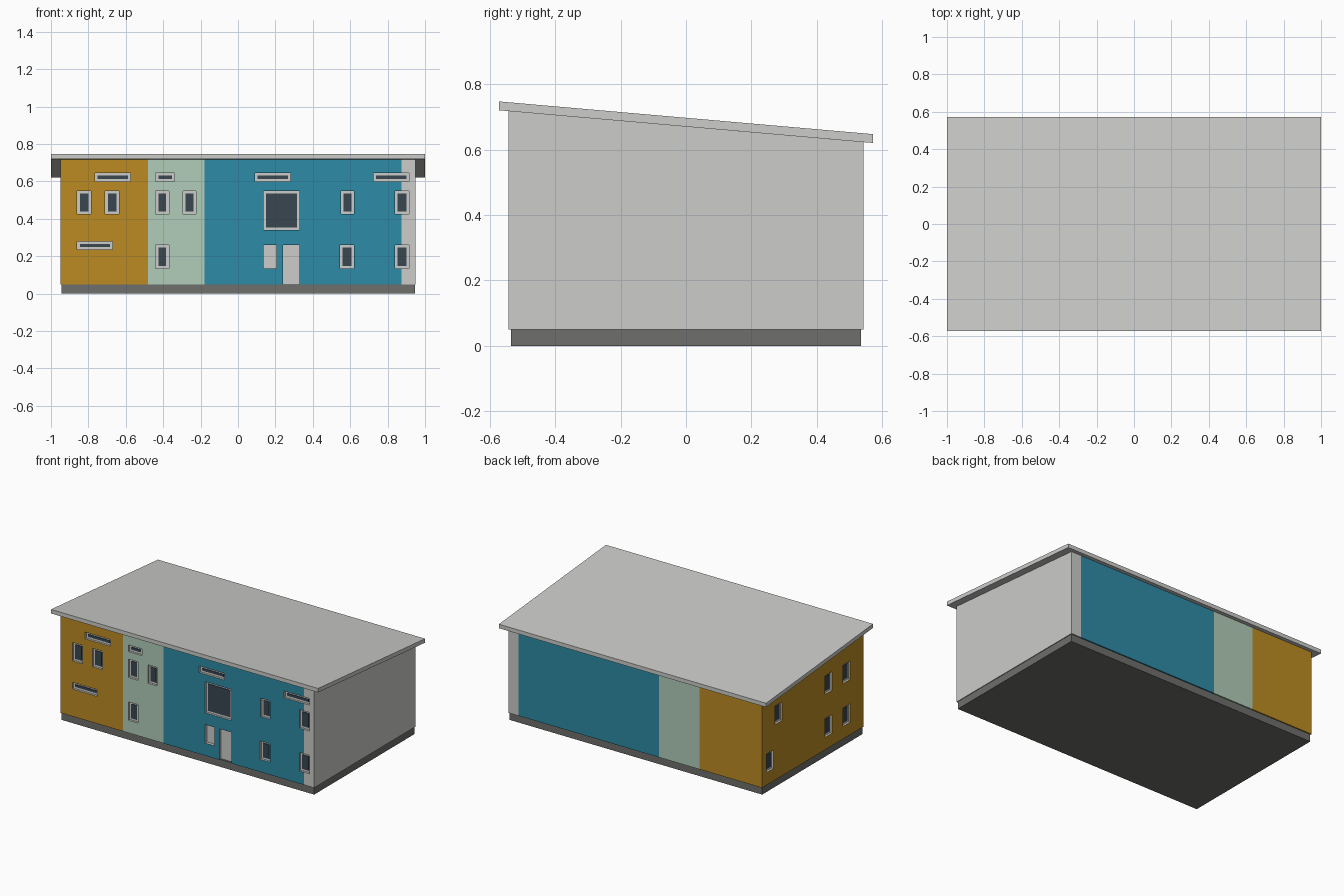
import bpy, bmesh

if "Cube" in bpy.data.objects:
    bpy.data.objects.remove(bpy.data.objects["Cube"])

def lin(c):
    c /= 255
    return c / 12.92 if c <= 0.04045 else ((c + 0.055) / 1.055) ** 2.4

def material(name, rgb):
    m = bpy.data.materials.new(name)
    m.diffuse_color = (*[lin(c) for c in rgb], 1)
    m.use_nodes = True
    m.node_tree.nodes["Principled BSDF"].inputs["Base Color"].default_value = m.diffuse_color
    return m

OCHRE, MINT, BLUE, WHITE, STONE, GLASS = range(6)
MATS = [material("ochre render", (188, 139, 34)), material("mint render", (177, 204, 184)),
        material("blue render", (45, 139, 166)), material("off white", (204, 204, 202)),
        material("grey plinth", (110, 110, 108)), material("dark glass", (56, 70, 80))]

def finish(name, bm):
    bmesh.ops.recalc_face_normals(bm, faces=bm.faces[:])
    me = bpy.data.meshes.new(name)
    bm.to_mesh(me)
    bm.free()
    for m in MATS:
        me.materials.append(m)
    ob = bpy.data.objects.new(name, me)
    bpy.context.collection.objects.link(ob)
    return ob

def add_box(bm, x, y, z, mat, z_back=None):
    """Box from ranges; z_back gives the z range at the rear for a sloped box."""
    zb = z_back or z
    v = [bm.verts.new((px, py, pz)) for px in x
         for py, zs in ((y[0], z), (y[1], zb)) for pz in zs]
    for q in ((0, 1, 3, 2), (4, 6, 7, 5), (0, 4, 5, 1), (2, 3, 7, 6), (0, 2, 6, 4), (1, 5, 7, 3)):
        bm.faces.new([v[i] for i in q]).material_index = mat

X, Y = 0.95, 0.543

# Plinth
bm = bmesh.new()
add_box(bm, (-0.945, 0.945), (-0.535, 0.535), (0, 0.05), STONE)
finish("plinth", bm)

# Sloping roof slab
bm = bmesh.new()
add_box(bm, (-1, 1), (-0.572, 0.572), (0.72, 0.747), WHITE, (0.62, 0.647))
finish("roof", bm)

# Walls: sloped block divided into vertical colour bands
bm = bmesh.new()
add_box(bm, (-X, X), (-Y, Y), (0.05, 0.7175), WHITE, (0.05, 0.6225))
bands = ((-0.48, OCHRE), (-0.178, MINT), (0.875, BLUE), (X + 0.1, WHITE))
for x, _ in bands[:-1]:
    bmesh.ops.bisect_plane(bm, geom=bm.verts[:] + bm.edges[:] + bm.faces[:],
                           plane_co=(x, 0, 0), plane_no=(1, 0, 0))
for f in bm.faces:
    cx = f.calc_center_median().x
    f.material_index = next(m for x, m in bands if cx < x)
walls = finish("walls", bm)

# Front openings: x range, z range
HIGH, UPPER, LOWER = (0.60, 0.645), (0.425, 0.55), (0.135, 0.26)
front = [((-0.765, -0.575), HIGH), ((-0.44, -0.34), HIGH), ((0.09, 0.28), HIGH), ((0.725, 0.915), HIGH),
         ((-0.86, -0.67), (0.235, 0.28)), ((0.135, 0.33), (0.34, 0.55))]
front += [((x, x + 0.075), UPPER) for x in (-0.86, -0.71, 0.84)]
front += [((x, x + 0.07), UPPER) for x in (-0.44, -0.295, 0.55)]
front += [((-0.44, -0.37), LOWER), ((0.545, 0.62), LOWER), ((0.84, 0.915), LOWER)]
# Left side openings: y range, z range
left = [((c - 0.038, c + 0.038), z) for c, z in
        ((0.366, UPPER), (-0.167, UPPER), (-0.36, UPPER), (0.46, LOWER), (-0.167, LOWER), (-0.36, LOWER))]

DEPTH, RIM, PANE = 0.014, 0.014, 0.004
cut, glass = bmesh.new(), bmesh.new()

def shrink(r):
    return (r[0] + RIM, r[1] - RIM)

for x, z in front:
    add_box(cut, x, (-Y - 0.02, -Y + DEPTH), z, WHITE)
    add_box(glass, shrink(x), (-Y + DEPTH - PANE, -Y + DEPTH + 0.002), shrink(z), GLASS)
for y, z in left:
    add_box(cut, (-X - 0.02, -X + DEPTH), y, z, WHITE)
    add_box(glass, (-X + DEPTH - PANE, -X + DEPTH + 0.002), shrink(y), shrink(z), GLASS)
# Doorway and its blank side panel
add_box(cut, (0.24, 0.33), (-Y - 0.02, -Y + 0.02), (0.03, 0.26), WHITE)
add_box(cut, (0.135, 0.205), (-Y - 0.02, -Y + 0.02), LOWER, WHITE)

finish("window_panes", glass)
cutter = finish("opening_cutter", cut)
cutter.hide_render = True
cutter.hide_set(True)
mod = walls.modifiers.new("openings", 'BOOLEAN')
mod.operation = 'DIFFERENCE'
mod.solver = 'EXACT'
mod.object = cutter
